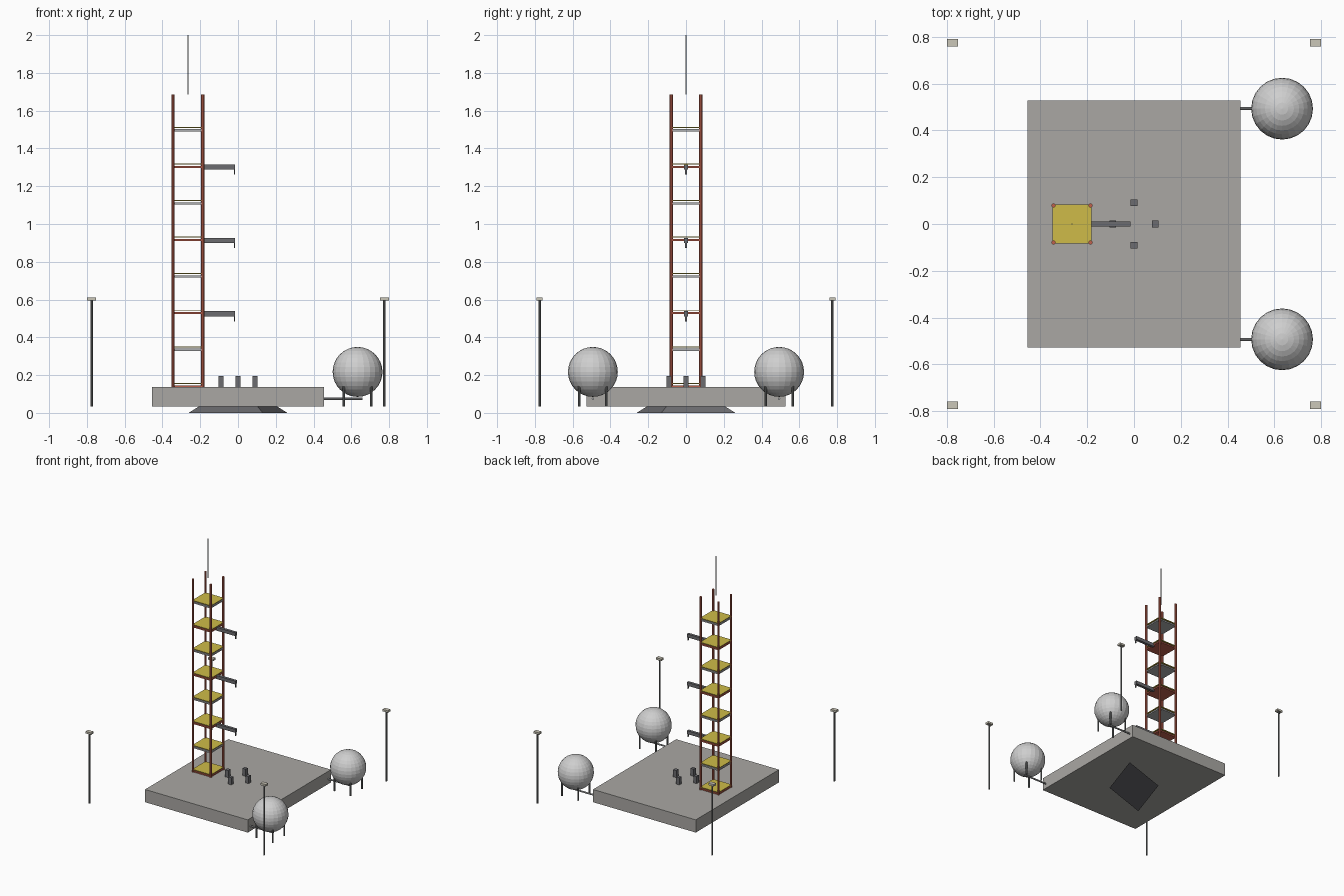
import bpy
import math
from mathutils import Matrix

cube = bpy.data.objects.get("Cube")
if cube:
    bpy.data.objects.remove(cube, do_unlink=True)


def material(name, r, g, b):
    m = bpy.data.materials.new(name)
    m.use_nodes = True
    m.diffuse_color = (r, g, b, 1)
    m.node_tree.nodes["Principled BSDF"].inputs["Base Color"].default_value = (r, g, b, 1)
    return m


CONCRETE = material("concrete", 0.40, 0.39, 0.37)
RED = material("tower_red", 0.52, 0.12, 0.075)
YELLOW = material("deck_yellow", 0.62, 0.50, 0.065)
GREY = material("deck_grey", 0.42, 0.43, 0.44)
DARK = material("dark_steel", 0.15, 0.15, 0.16)
TANK = material("tank_white", 0.62, 0.62, 0.62)
LAMP = material("lamp_cream", 0.60, 0.57, 0.48)
POLE = material("pole_grey", 0.17, 0.18, 0.18)


def finish(name, mat):
    ob = bpy.context.object
    ob.name = name
    ob.data.name = name
    ob.data.materials.append(mat)
    return ob


def box(name, mat, center, size):
    bpy.ops.mesh.primitive_cube_add(size=1, location=center)
    ob = finish(name, mat)
    ob.data.transform(Matrix.Diagonal((*size, 1)))
    return ob


def rod(name, mat, x, y, z0, z1, radius, sides=8):
    bpy.ops.mesh.primitive_cylinder_add(vertices=sides, radius=radius, depth=z1 - z0,
                                        location=(x, y, (z0 + z1) / 2))
    return finish(name, mat)


GROUND = 0.035
PAD_TOP = 0.137
SIGNS = [(sx, sy) for sx in (-1, 1) for sy in (-1, 1)]

# Launch pad slab and the diamond-shaped deflector below it
box("pad_slab", CONCRETE, (0, 0, (GROUND + PAD_TOP) / 2), (0.912, 1.055, PAD_TOP - GROUND))
bpy.ops.mesh.primitive_cone_add(vertices=4, radius1=0.37, radius2=0.28, depth=0.04,
                                location=(0, 0, 0.02))
deflector = finish("flame_deflector", DARK)
deflector.data.transform(Matrix.Rotation(math.radians(45), 4, "Z") @ Matrix.Diagonal((1, 0.5, 1, 1)))

# Hold-down posts in a ring
for i in range(4):
    a = i * math.pi / 2
    box("hold_down_post", DARK, (0.09 * math.cos(a), 0.09 * math.sin(a), 0.165), (0.028, 0.028, 0.058))

# Tower: corner columns, decks at even heights, mast on top
TX = -0.265
for sx, sy in SIGNS:
    rod("tower_column", RED, TX + 0.079 * sx, 0.079 * sy, PAD_TOP, 1.685, 0.009)
for i in range(8):
    z = 0.156 + 0.1937 * i
    box("deck_plate", YELLOW, (TX, 0, z), (0.166, 0.166, 0.005))
    box("deck_frame", GREY if i % 2 else RED, (TX, 0, z - 0.0155), (0.162, 0.162, 0.011))
rod("lightning_mast", GREY, TX, 0, 1.685, 2.0, 0.0035)

# Service arms with a hanging tip
for z in (0.525, 0.913, 1.301):
    box("service_arm", DARK, (-0.104, 0, z), (0.176, 0.022, 0.027))
    box("arm_tip", DARK, (-0.019, 0, z - 0.025), (0.006, 0.012, 0.03))

# Spherical tanks with legs and feed pipes
for side in (-1, 1):
    x, y = 0.633, 0.493 * side
    bpy.ops.mesh.primitive_uv_sphere_add(segments=24, ring_count=16, radius=0.132, location=(x, y, 0.217))
    finish("storage_tank", TANK)
    for sx, sy in SIGNS:
        rod("tank_leg", POLE, x + 0.072 * sx, y + 0.072 * sy, GROUND, 0.16, 0.0065)
    pipe = rod("feed_pipe", GREY, 0, 0, -0.105, 0.105, 0.0065)
    pipe.location = (0.555, y, 0.075)
    pipe.rotation_euler = (0, math.pi / 2, 0)

# Floodlight poles at the corners
for sx, sy in SIGNS:
    x, y = 0.775 * sx, 0.775 * sy
    rod("light_pole", POLE, x, y, GROUND, 0.597, 0.0065)
    box("floodlight", LAMP, (x, y, 0.604), (0.047, 0.031, 0.016))
